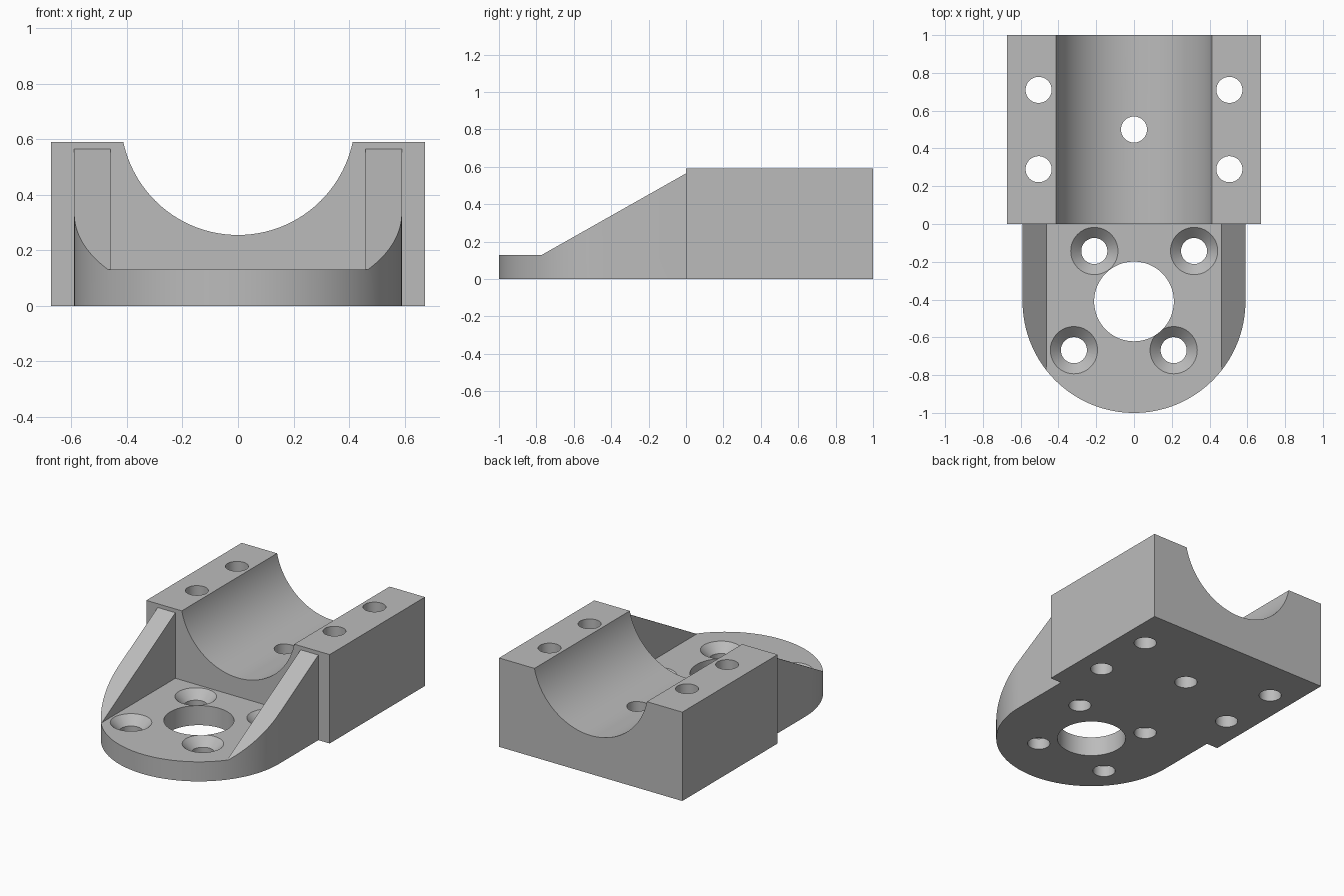
import bpy, bmesh, math
from mathutils import Vector

old = bpy.data.objects.get("Cube")
if old:
    bpy.data.objects.remove(old, do_unlink=True)

grey = bpy.data.materials.new("mid grey")
grey.use_nodes = True
COLOUR = (0.5, 0.5, 0.5, 1)
grey.diffuse_color = COLOUR
grey.node_tree.nodes["Principled BSDF"].inputs["Base Color"].default_value = COLOUR


def prism(name, profile, extrude):
    """Solid made by extruding a closed outline along a vector."""
    bm = bmesh.new()
    face = bm.faces.new([bm.verts.new(p) for p in profile])
    top = bmesh.ops.extrude_face_region(bm, geom=[face])
    verts = [v for v in top["geom"] if isinstance(v, bmesh.types.BMVert)]
    bmesh.ops.translate(bm, vec=Vector(extrude), verts=verts)
    bmesh.ops.recalc_face_normals(bm, faces=bm.faces[:])
    mesh = bpy.data.meshes.new(name)
    bm.to_mesh(mesh)
    bm.free()
    mesh.materials.append(grey)
    obj = bpy.data.objects.new(name, mesh)
    bpy.context.collection.objects.link(obj)
    return obj


def box(name, x, y, z):
    outline = [(x[0], y[0], z[0]), (x[1], y[0], z[0]), (x[1], y[1], z[0]), (x[0], y[1], z[0])]
    return prism(name, outline, (0, 0, z[1] - z[0]))


def cone(name, x, y, z0, z1, r0, r1, sides=64):
    bm = bmesh.new()
    bmesh.ops.create_cone(bm, cap_ends=True, segments=sides, radius1=r0, radius2=r1, depth=z1 - z0)
    bmesh.ops.translate(bm, vec=Vector((x, y, (z0 + z1) / 2)), verts=bm.verts[:])
    mesh = bpy.data.meshes.new(name)
    bm.to_mesh(mesh)
    bm.free()
    mesh.materials.append(grey)
    obj = bpy.data.objects.new(name, mesh)
    bpy.context.collection.objects.link(obj)
    return obj


def combine(target, tool, operation="DIFFERENCE"):
    """Apply a boolean and discard the tool."""
    tool.hide_render = True
    mod = target.modifiers.new("boolean", "BOOLEAN")
    mod.operation, mod.solver, mod.object = operation, "EXACT", tool
    bpy.ops.object.select_all(action="DESELECT")
    bpy.context.view_layer.objects.active = target
    target.select_set(True)
    bpy.ops.object.modifier_apply(modifier=mod.name)
    bpy.data.objects.remove(tool, do_unlink=True)


# Rounded foot with its two side ribs
R, CY, PLATE = 0.59, -0.41, 0.13
arc = [math.pi + math.pi * i / 96 for i in range(97)]
outline = [(R * math.cos(a), CY + R * math.sin(a), 0) for a in arc]
outline += [(R, 0.04, 0), (-R, 0.04, 0)]
foot = prism("foot", outline, (0, 0, 0.7))
combine(foot, box("pocket_cutter", (-0.46, 0.46), (-1.2, 0.2), (PLATE, 1)))
slope = [(-1.2, PLATE), (-0.77, PLATE), (0, 0.565), (0.2, 0.565), (0.2, 1), (-1.2, 1)]
combine(foot, prism("slope_cutter", [(-1, y, z) for y, z in slope], (2, 0, 0)))

# Saddle block with its round channel
bracket = box("saddle_bracket", (-0.673, 0.673), (0, 1), (0, 0.59))
channel = [(0.422 * math.cos(math.tau * i / 160), -0.2, 0.677 + 0.422 * math.sin(math.tau * i / 160))
           for i in range(160)]
combine(bracket, prism("channel_cutter", channel, (0, 1.4, 0)))
combine(bracket, foot, "UNION")

# Bolt holes through the saddle and its channel
bolts = [(side * 0.505, y) for side in (-1, 1) for y in (0.29, 0.71)] + [(0, 0.5)]
for x, y in bolts:
    combine(bracket, cone("bolt_cutter", x, y, -0.1, 0.8, 0.069, 0.069))

# Large centre hole and countersunk screw holes in the foot
combine(bracket, cone("centre_cutter", 0, CY, -0.1, 0.3, 0.211, 0.211, 96))
for x, y in [(-0.21, -0.143), (0.318, -0.143), (-0.318, -0.668), (0.21, -0.668)]:
    combine(bracket, cone("screw_cutter", x, y, -0.1, 0.3, 0.069, 0.069))
    combine(bracket, cone("sink_cutter", x, y, PLATE - 0.06, PLATE + 0.01, 0.065, 0.135))

bpy.ops.object.shade_smooth_by_angle(angle=math.radians(20))
